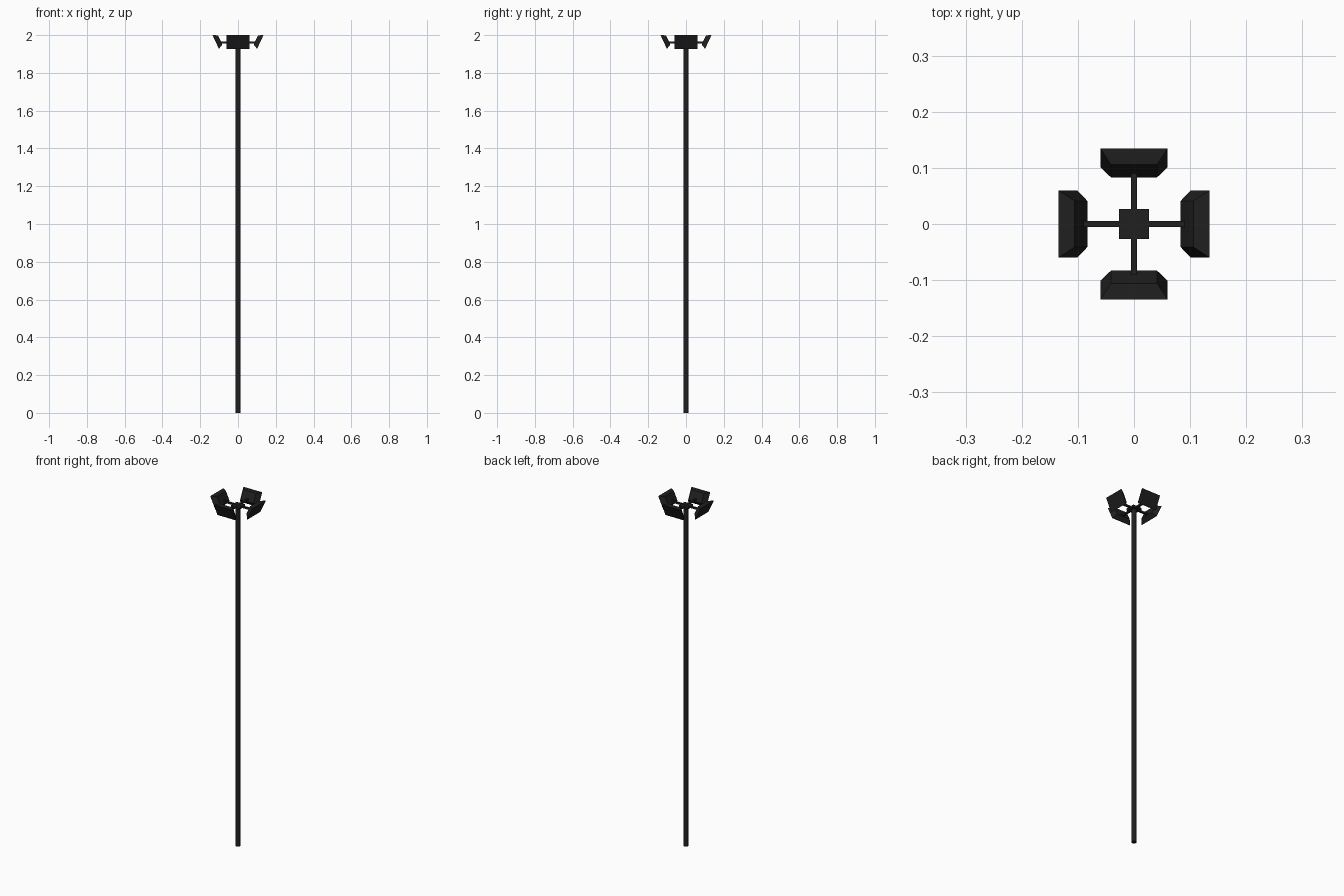
import bpy, bmesh, math
from mathutils import Matrix, Vector

if "Cube" in bpy.data.objects:
    bpy.data.objects.remove(bpy.data.objects["Cube"])

mat = bpy.data.materials.new("black metal")
mat.diffuse_color = (0.014, 0.014, 0.014, 1)
mat.use_nodes = True
mat.node_tree.nodes["Principled BSDF"].inputs["Base Color"].default_value = mat.diffuse_color


def finish(name, bm):
    bmesh.ops.recalc_face_normals(bm, faces=bm.faces)
    me = bpy.data.meshes.new(name)
    bm.to_mesh(me)
    bm.free()
    me.materials.append(mat)
    ob = bpy.data.objects.new(name, me)
    bpy.context.collection.objects.link(ob)
    return ob


def box(name, size, loc, rot=0):
    bm = bmesh.new()
    m = Matrix.Rotation(rot, 4, 'Z') @ Matrix.Translation(loc) @ Matrix.Diagonal((*size, 1))
    bmesh.ops.create_cube(bm, size=1, matrix=m)
    return finish(name, bm)


# tall slim pole
bm = bmesh.new()
bmesh.ops.create_cone(bm, cap_ends=True, segments=12, radius1=0.0135, radius2=0.0135,
                      depth=1.955, matrix=Matrix.Translation((0, 0, 0.9775)))
finish("pole", bm)

# small square hub plate under the arms
box("hub", (0.053, 0.053, 0.012), (0, 0, 1.957))


def floodlight(name, rot):
    # tapered housing: wide lamp face outward and down, small back inward
    t = math.radians(25)
    n = Vector((math.cos(t), 0, -math.sin(t)))
    up = Vector((math.sin(t), 0, math.cos(t)))
    c = Vector((0.118, 0, 1.9635))
    bm = bmesh.new()
    rings = []
    for depth, w, h in ((0, 0.06, 0.04), (0.026, 0.041, 0.027)):
        rings.append([bm.verts.new(c - n * depth + Vector((0, sy * w, 0)) + up * sz * h)
                      for sy, sz in ((-1, -1), (1, -1), (1, 1), (-1, 1))])
    bm.faces.new(rings[0])
    bm.faces.new(rings[1][::-1])
    for i in range(4):
        j = (i + 1) % 4
        bm.faces.new((rings[0][i], rings[0][j], rings[1][j], rings[1][i]))
    bm.transform(Matrix.Rotation(rot, 4, 'Z'))
    finish(name, bm)


# four arms, each carrying a floodlight
for k in range(4):
    a = k * math.pi / 2
    box(f"arm_{k + 1}", (0.095, 0.01, 0.01), (0.0475, 0, 1.96), a)
    floodlight(f"floodlight_{k + 1}", a)
